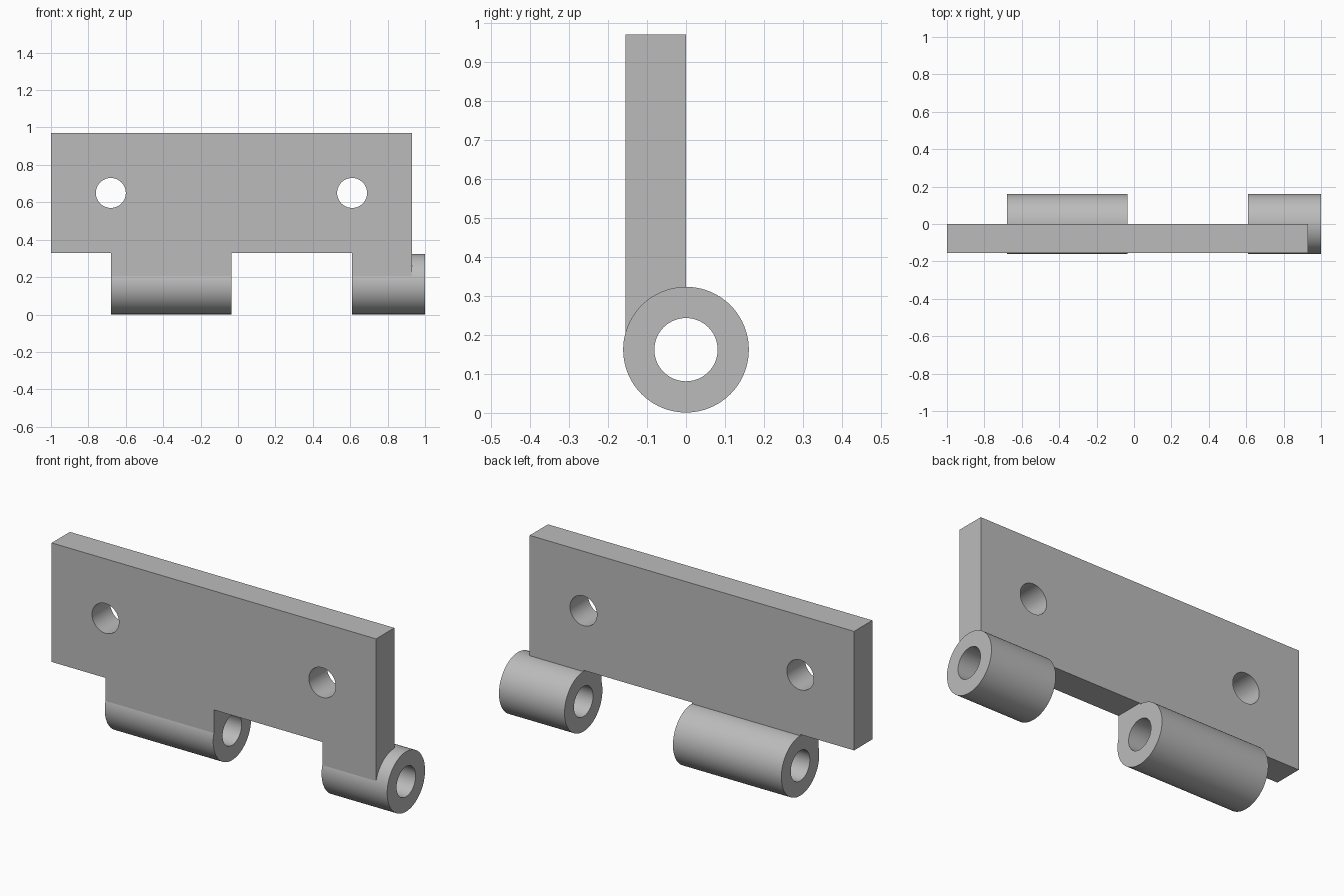
import bpy
import bmesh
from math import radians, pi
from mathutils import Matrix, Vector

cube = bpy.data.objects.get("Cube")
if cube:
    bpy.data.objects.remove(cube, do_unlink=True)

LEFT, RIGHT, FRONT, TOP = -1.0, 0.93, -0.155, 0.97
LEAF_BOTTOM, PIN_Z = 0.33, 0.162
BARREL_R, BORE_R, HOLE_R = 0.161, 0.081, 0.08
KNUCKLES = [(-0.68, -0.035), (0.61, 1.0)]

steel = bpy.data.materials.new("plain grey steel")
steel.use_nodes = True
GREY = (0.5, 0.5, 0.5, 1)
steel.diffuse_color = GREY
steel.node_tree.nodes["Principled BSDF"].inputs["Base Color"].default_value = GREY


def make_object(name, bm):
    bmesh.ops.recalc_face_normals(bm, faces=bm.faces)
    mesh = bpy.data.meshes.new(name)
    bm.to_mesh(mesh)
    bm.free()
    mesh.materials.append(steel)
    obj = bpy.data.objects.new(name, mesh)
    bpy.context.collection.objects.link(obj)
    return obj


def rod(name, start, end, radius, segments=96):
    """Solid cylinder between two points."""
    start, end = Vector(start), Vector(end)
    axis = end - start
    turn = axis.to_track_quat("Z", "Y").to_matrix().to_4x4()
    bm = bmesh.new()
    bmesh.ops.create_cone(bm, cap_ends=True, segments=segments, radius1=radius,
                          radius2=radius, depth=axis.length,
                          matrix=Matrix.Translation((start + end) / 2) @ turn)
    return make_object(name, bm)


def combine(target, tool, operation):
    tool.hide_render = True
    mod = target.modifiers.new(tool.name, "BOOLEAN")
    mod.operation, mod.solver, mod.object = operation, "EXACT", tool
    bpy.context.view_layer.objects.active = target
    bpy.ops.object.modifier_apply(modifier=mod.name)
    bpy.data.objects.remove(tool, do_unlink=True)


# Leaf plate with two tabs running down into the barrels
outline = [(LEFT, TOP), (LEFT, LEAF_BOTTOM)]
for x0, x1 in KNUCKLES:
    x1 = min(x1, RIGHT)
    outline += [(x0, LEAF_BOTTOM), (x0, PIN_Z), (x1, PIN_Z)]
    if x1 < RIGHT:
        outline.append((x1, LEAF_BOTTOM))
outline.append((RIGHT, TOP))

bm = bmesh.new()
face = bm.faces.new([bm.verts.new((x, FRONT, z)) for x, z in outline])
grown = bmesh.ops.extrude_face_region(bm, geom=[face], use_keep_orig=True)
bmesh.ops.translate(bm, vec=(0, -FRONT, 0),
                    verts=[v for v in grown["geom"] if isinstance(v, bmesh.types.BMVert)])
leaf = make_object("hinge_leaf", bm)

# Knuckle barrels
for x0, x1 in KNUCKLES:
    combine(leaf, rod("barrel", (x0, 0, PIN_Z), (x1, 0, PIN_Z), BARREL_R), "UNION")

# Pin bore through both barrels
combine(leaf, rod("pin_bore", (-2, 0, PIN_Z), (2, 0, PIN_Z), BORE_R), "DIFFERENCE")

# Screw holes
for x in (-0.68, 0.61):
    combine(leaf, rod("screw_hole", (x, -1, 0.65), (x, 1, 0.65), HOLE_R), "DIFFERENCE")

# Smooth barrels and bores, crisp edges
bpy.ops.object.select_all(action="DESELECT")
leaf.select_set(True)
bpy.context.view_layer.objects.active = leaf
bpy.ops.object.shade_smooth_by_angle(angle=radians(12))
